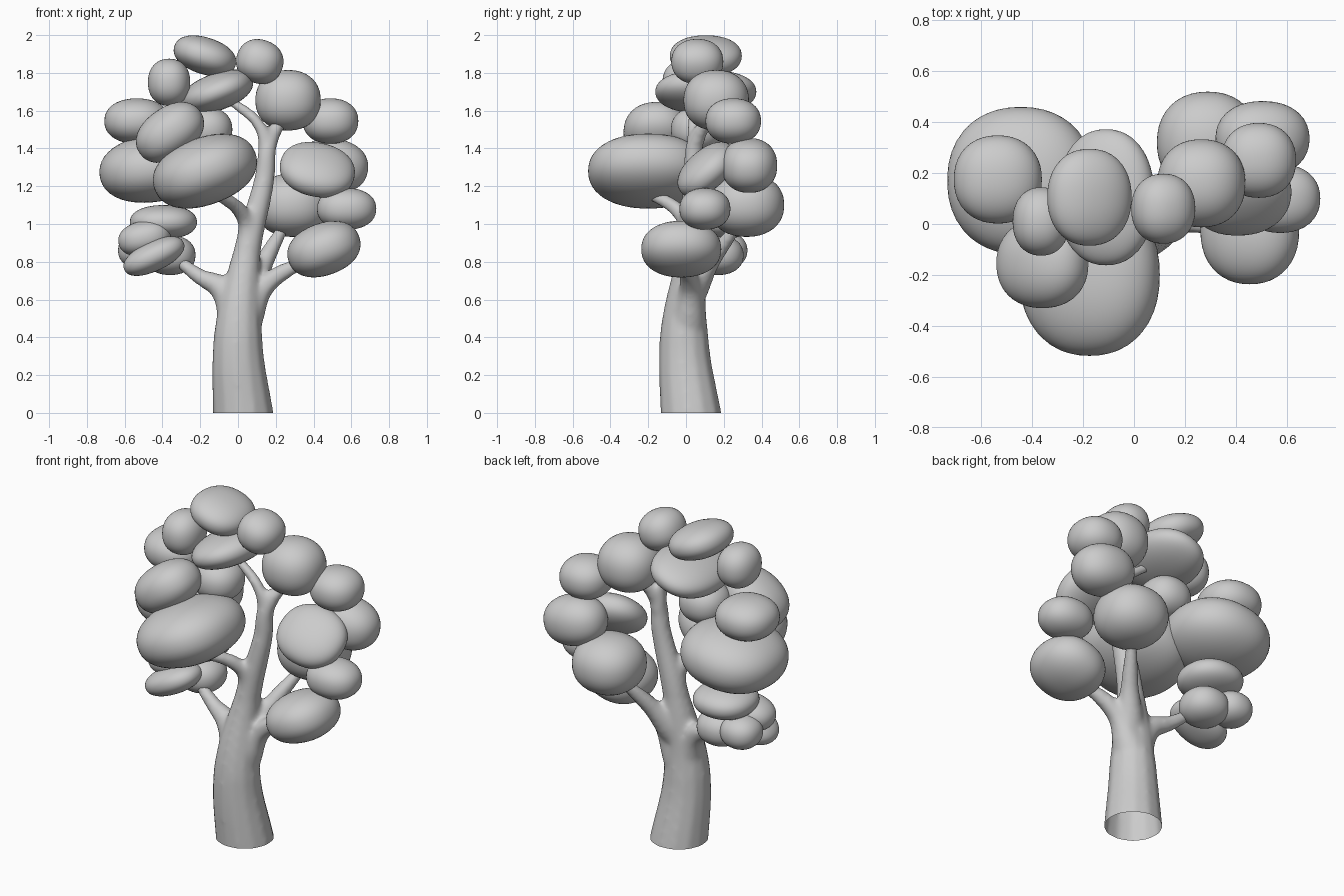
import bpy, bmesh
from math import radians

if "Cube" in bpy.data.objects:
    bpy.data.objects.remove(bpy.data.objects["Cube"])

# Trunk spine: x, y, z, radius
SPINE = [(.033, .033, -.08, .168), (0, -.01, .4, .131), (.05, .025, .86, .073),
         (.14, .04, 1.24, .055), (.165, .05, 1.43, .046), (.27, .16, 1.6, .027)]

# Branches: start radius, end radius, path
BRANCHES = [
    (.046, .026, [(.155, .05, 1.36), (.12, .04, 1.51), (-.06, .06, 1.67)]),  # crown
    (.066, .03, [(.06, .03, .88), (.035, -.01, 1.03), (-.14, -.22, 1.18)]),  # front
    (.1, .025, [(0, 0, .46), (-.09, .03, .66), (-.2, .06, .72), (-.38, .1, .86)]),  # left
    (.1, .03, [(.03, .01, .48), (.14, .02, .67), (.38, -.02, .82)]),         # right
    (.085, .03, [(.06, .03, .64), (.14, .13, .8), (.25, .28, 1)]),           # back
]

# Foliage: x, y, z, radius, half height, then where needed:
# tilt (upwards to the right), depth ratio, forward tilt
BLOBS = [
    (-.175, .105, 1.89, .17, .097, -18, 1.12),
    (.115, .06, 1.86, .125, .116, -20, 1.1),
    (-.365, .01, 1.75, .112, .125, 0, 1.2),
    (-.11, .105, 1.7, .198, .098, 20, 1.35),
    (.265, .16, 1.655, .173, .16),
    (.49, .25, 1.545, .147, .12),
    (-.535, .175, 1.545, .173, .12),
    (-.36, -.155, 1.485, .195, .133, 35, .9),
    (-.17, .06, 1.5, .14, .12),
    (-.445, .17, 1.295, .29, .178, 8),
    (-.175, -.2, 1.28, .284, .178, 20, 1.12),
    (.42, .11, 1.287, .2, .1, -12, .9, 40),
    (.505, .335, 1.31, .185, .142, -10, .8),
    (.575, .1, 1.08, .157, .11, 0, .86),
    (.29, .32, 1.1, .2, .168),
    (.455, -.025, .867, .198, .138, 20, 1.07),
    (-.395, .18, 1.01, .178, .09),
    (-.495, .08, .925, .14, .092, 12, .85),
    (-.445, .02, .83, .173, .078, 25, .8),
    (-.36, .17, .835, .135, .105),
    (-.52, .21, .86, .115, .095),
]


def link(name, data):
    ob = bpy.data.objects.new(name, data)
    bpy.context.collection.objects.link(ob)
    return ob


def evaluated_mesh(ob):
    bpy.context.view_layer.update()
    dg = bpy.context.evaluated_depsgraph_get()
    return bpy.data.meshes.new_from_object(ob.evaluated_get(dg))


def smooth(mesh):
    for p in mesh.polygons:
        p.use_smooth = True


def add_tube(curve, path, radii):
    sp = curve.splines.new('BEZIER')
    sp.bezier_points.add(len(path) - 1)
    for bp, co, r in zip(sp.bezier_points, path, radii):
        bp.co = co
        bp.radius = r
        bp.handle_left_type = bp.handle_right_type = 'AUTO'


def build_trunk():
    curve = bpy.data.curves.new("trunk_paths", 'CURVE')
    curve.dimensions = '3D'
    curve.bevel_depth = 1.0
    curve.bevel_resolution = 4
    curve.resolution_u = 12
    curve.use_fill_caps = True
    add_tube(curve, [p[:3] for p in SPINE], [p[3] for p in SPINE])
    for r0, r1, path in BRANCHES:
        # taper quickly away from the trunk
        n = len(path) - 1
        add_tube(curve, path, [r0 + (r1 - r0) * (i / n) ** .7 for i in range(n + 1)])
    paths = link("trunk_paths", curve)
    trunk = link("trunk", evaluated_mesh(paths))
    bpy.data.objects.remove(paths)

    # Fuse the tubes and soften the forks
    remesh = trunk.modifiers.new("fuse", 'REMESH')
    remesh.mode = 'VOXEL'
    remesh.voxel_size = .014
    soften = trunk.modifiers.new("soften", 'SMOOTH')
    soften.factor = .5
    soften.iterations = 12
    mesh = evaluated_mesh(trunk)
    trunk.modifiers.clear()

    # Cut the open base flat on the ground
    bm = bmesh.new()
    bm.from_mesh(mesh)
    bmesh.ops.bisect_plane(bm, geom=bm.verts[:] + bm.edges[:] + bm.faces[:],
                           plane_co=(0, 0, 0), plane_no=(0, 0, 1), clear_inner=True)
    bm.to_mesh(mesh)
    bm.free()
    smooth(mesh)
    trunk.data = mesh


def build_foliage():
    # One slightly squared ball shared by every clump
    bm = bmesh.new()
    bmesh.ops.create_icosphere(bm, subdivisions=4, radius=1)
    power = 2.2
    for v in bm.verts:
        v.co /= sum(abs(c) ** power for c in v.co) ** (1 / power)
    mesh = bpy.data.meshes.new("foliage")
    bm.to_mesh(mesh)
    bm.free()
    smooth(mesh)

    def blob(i, x, y, z, r, h, tilt=0, depth=1, tilt_x=0):
        ob = link(f"foliage_{i:02d}", mesh)
        ob.location = (x, y, z)
        ob.scale = (r, r * depth, h)
        ob.rotation_euler = (radians(tilt_x), radians(-tilt), 0)

    for i, values in enumerate(BLOBS, 1):
        blob(i, *values)


build_trunk()
build_foliage()
